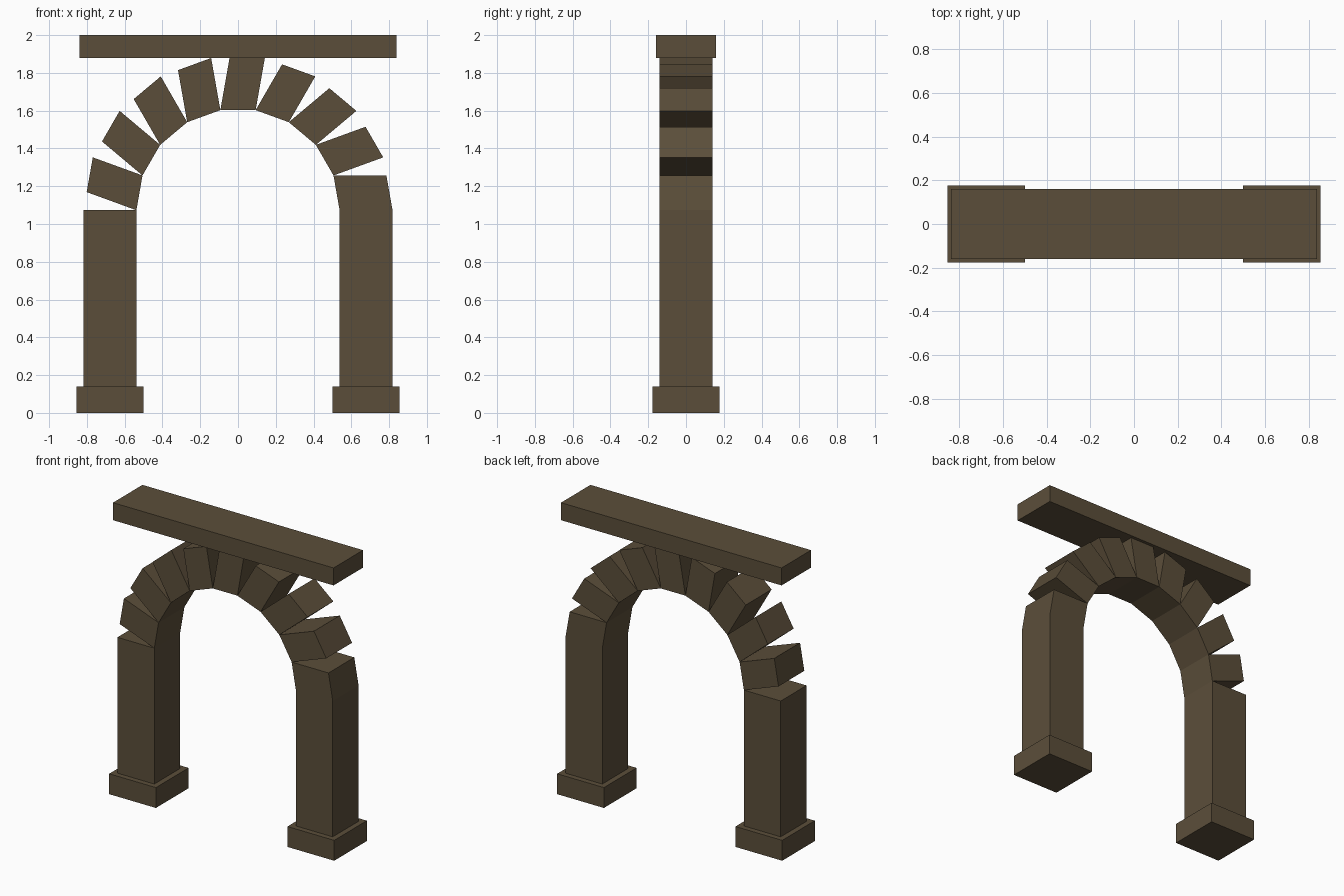
import bpy
import bmesh
from math import cos, sin, radians
from mathutils import Vector

default_cube = bpy.data.objects.get("Cube")
if default_cube:
    bpy.data.objects.remove(default_cube, do_unlink=True)

stone = bpy.data.materials.new("brown_stone")
stone.use_nodes = True
STONE_COLOUR = (0.105, 0.076, 0.042, 1)
stone.diffuse_color = STONE_COLOUR
stone.node_tree.nodes["Principled BSDF"].inputs["Base Color"].default_value = STONE_COLOUR

SPRING_Z = 1.073    # height where the arch starts
RADIUS = 0.538      # inner radius of the arch
THICK = 0.28        # block and pillar thickness
STONES = 9


def extruded(name, outline, depth):
    """Extrude an outline in the xz plane, centred on y = 0."""
    bm = bmesh.new()
    face = bm.faces.new([bm.verts.new((x, -depth / 2, z)) for x, z in outline])
    result = bmesh.ops.extrude_face_region(bm, geom=[face])
    verts = [v for v in result["geom"] if isinstance(v, bmesh.types.BMVert)]
    bmesh.ops.translate(bm, vec=(0, depth, 0), verts=verts)
    bmesh.ops.recalc_face_normals(bm, faces=bm.faces)
    mesh = bpy.data.meshes.new(name)
    bm.to_mesh(mesh)
    bm.free()
    mesh.materials.append(stone)
    obj = bpy.data.objects.new(name, mesh)
    bpy.context.collection.objects.link(obj)
    return obj


def block(name, x0, x1, z0, z1, depth):
    return extruded(name, [(x0, z0), (x1, z0), (x1, z1), (x0, z1)], depth)


def radial(angle, length):
    return Vector((cos(radians(angle)), sin(radians(angle)))) * length


# Plinths and pillars
for side, s in (("left", 1), ("right", -1)):
    block(side + "_plinth", s * 0.5, s * 0.855, 0, 0.14, 0.354)
    block(side + "_pillar", s * RADIUS, s * (RADIUS + THICK), 0.14, SPRING_Z, THICK)

# Arch stones: each leans outward along the joint nearer the left pillar
centre = Vector((0, SPRING_Z))
step = 180 / STONES
for i in range(STONES):
    start = centre + radial(i * step, RADIUS)
    end = centre + radial((i + 1) * step, RADIUS)
    lean = radial(i * step, THICK)
    extruded(f"arch_stone_{i + 1}", [start, start + lean, end + lean, end], THICK)

# Lintel resting on the arch
block("lintel", -0.838, 0.838, 1.88, 2.0, 0.32)
